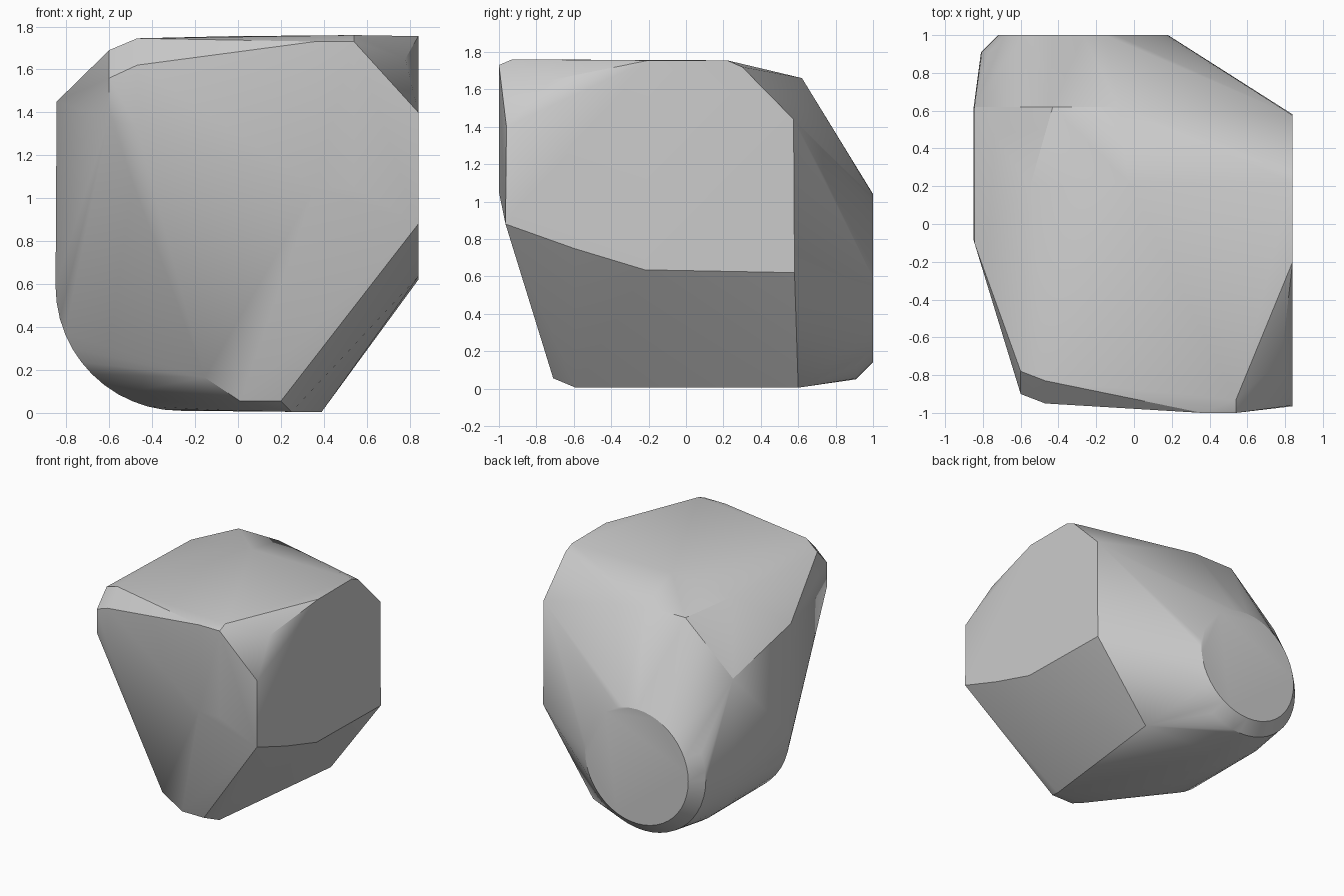
import bpy, bmesh
from math import cos, sin, tau

cube = bpy.data.objects.get("Cube")
if cube:
    bpy.data.objects.remove(cube)

# Single plain grey
grey = bpy.data.materials.new("plain grey")
grey.use_nodes = True
colour = (0.6, 0.6, 0.6, 1)
grey.diffuse_color = colour
grey.node_tree.nodes["Principled BSDF"].inputs["Base Color"].default_value = colour


def ring(y, radius, count=48):
    """Circle facing the back, around the rounded end."""
    return [(-0.27 + radius * cos(tau * i / count), y,
             0.59 + radius * sin(tau * i / count)) for i in range(count)]


# Rounded back end: flat disc, bevel, then barrel
points = ring(1, 0.45) + ring(0.91, 0.54) + ring(0.61, 0.58) + ring(-0.08, 0.58)

# Flat side cheek
cheek = [(-0.96, 1.4), (-0.965, 0.88), (-0.6, 0.75), (-0.22, 0.635), (0.26, 0.635),
         (0.58, 0.62), (0.575, 1.44), (0.3, 1.72), (0.22, 1.755), (-0.2, 1.755)]
points += [(0.84, y, z) for y, z in cheek]

# Crown and its chamfered corners
points += [(0.54, -0.93, 1.76), (0.78, -0.72, 1.65), (-0.03, 0.22, 1.755),
           (-0.47, -0.83, 1.745), (-0.6, -0.78, 1.69), (-0.55, 0.2, 1.7),
           (-0.43, 0.62, 1.66), (-0.08, 0.62, 1.66)]

# Opposite side
points += [(-0.845, 0.62, 1.29), (-0.845, -0.1, 1.45)]

# Front panel
for x, y, top, low in [(-0.6, -0.9, 1.56, 1.37), (-0.47, -0.95, 1.62, 1.33),
                       (0.36, -1, 1.73, 1.05), (0.54, -1, 1.73, 1.05)]:
    points += [(x, y, top), (x, y, low)]

# Narrow foot
points += [(-0.155, -0.72, 0.165), (0.01, -0.71, 0.055), (0.2, -0.71, 0.055),
           (0.25, -0.59, 0.005), (0.39, 0.6, 0.005), (0.0, -0.59, 0.01)]

# Wrap everything in one convex skin
bm = bmesh.new()
for p in points:
    bm.verts.new(p)
hull = bmesh.ops.convex_hull(bm, input=bm.verts)
loose = {g for g in hull["geom_interior"] + hull["geom_unused"]
         if isinstance(g, bmesh.types.BMVert)}
bmesh.ops.delete(bm, geom=list(loose), context="VERTS")
bmesh.ops.dissolve_limit(bm, angle_limit=0.01, verts=bm.verts, edges=bm.edges)
bmesh.ops.recalc_face_normals(bm, faces=bm.faces)
mesh = bpy.data.meshes.new("faceted_block")
bm.to_mesh(mesh)
bm.free()
mesh.materials.append(grey)

block = bpy.data.objects.new("faceted_block", mesh)
bpy.context.collection.objects.link(block)
bpy.context.view_layer.objects.active = block
block.select_set(True)
bpy.ops.object.shade_smooth_by_angle(angle=0.5)
